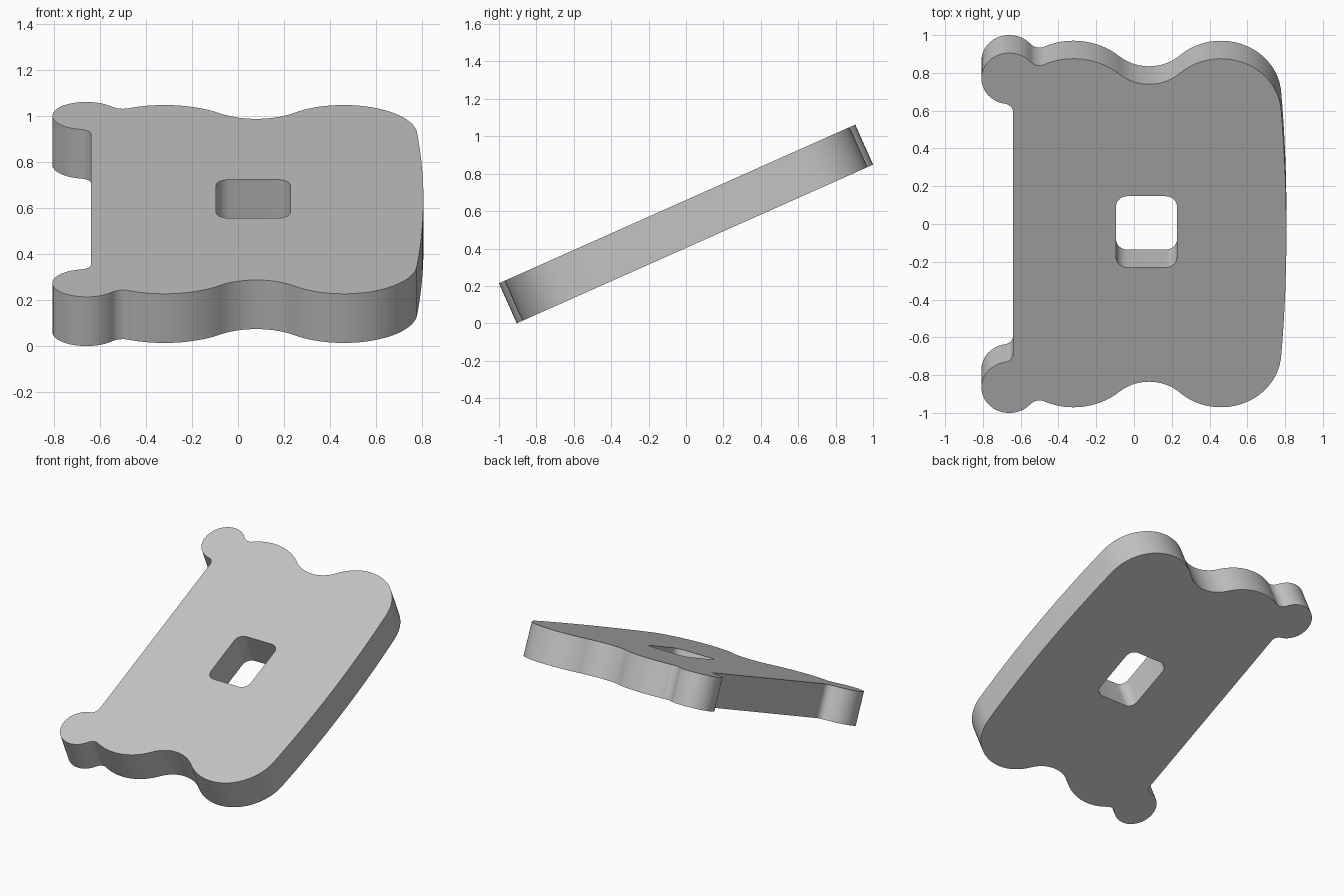
import bpy, bmesh, math
from mathutils import Vector, Matrix

cube = bpy.data.objects.get("Cube")
if cube:
    bpy.data.objects.remove(cube)

TILT = math.radians(24)
THICK = 0.234


def arc(center, radius, start, end, steps=28):
    """Points from start to end; positive radius turns counterclockwise."""
    a, b = (math.atan2(p.y - center.y, p.x - center.x) for p in (start, end))
    sweep = (b - a) % math.tau if radius > 0 else -((a - b) % math.tau)
    return [center + abs(radius) * Vector((math.cos(a + sweep * i / steps),
                                           math.sin(a + sweep * i / steps)))
            for i in range(steps + 1)]


def tangent_chain(circles, start, end):
    """Outline through circles that touch each other in turn."""
    joints = [start]
    for (c1, r1), (c2, r2) in zip(circles, circles[1:]):
        joints.append(c1 + (c2 - c1) * r1 / (r1 - r2))
    joints.append(end)
    points = [start]
    for (c, r), p, q in zip(circles, joints, joints[1:]):
        points += arc(c, r, p, q)[1:]
    return points


def rounded_rectangle(x0, x1, y0, y1, r):
    points = []
    corners = [(x1 - r, y1 - r), (x0 + r, y1 - r), (x0 + r, y0 + r), (x1 - r, y0 + r)]
    for k, corner in enumerate(corners):
        for i in range(11):
            a = math.pi / 2 * (k + i / 10)
            points.append(Vector(corner) + r * Vector((math.cos(a), math.sin(a))))
    return points


# Half outline: bowed side, corner, valley, hump, notch, knob, inner fillet
circles = [(Vector((x, y)), r) for x, y, r in (
    (0.807 - 9.15, 0, 9.15),
    (0.46, 0.69, 0.32),
    (0.08, 1.104, -0.242),
    (-0.32, 0.638, 0.372),
    (-0.5, 1.034, -0.064),
    (-0.66, 0.895, 0.148),
    (-0.69, 0.699, -0.05))]
half = tangent_chain(circles, Vector((0.807, 0)), Vector((-0.64, 0.699)))
outline = half + [Vector((p.x, -p.y)) for p in reversed(half[1:])]
window = rounded_rectangle(-0.095, 0.228, -0.2, 0.213, 0.06)

# Fill between outline and window, then give it thickness
bm = bmesh.new()
edges = []
for loop in (outline, window):
    verts = [bm.verts.new((p.x, p.y, -THICK / 2)) for p in loop]
    edges += [bm.edges.new((a, b)) for a, b in zip(verts, verts[1:] + verts[:1])]
bmesh.ops.triangle_fill(bm, use_beauty=True, edges=edges)
top = bmesh.ops.extrude_face_region(bm, geom=bm.faces[:], use_keep_orig=True)
bmesh.ops.translate(bm, vec=(0, 0, THICK),
                    verts=[g for g in top["geom"] if isinstance(g, bmesh.types.BMVert)])
bmesh.ops.recalc_face_normals(bm, faces=bm.faces[:])

# Tilt the plate and stand it on the ground
bm.transform(Matrix.Rotation(TILT, 4, "X"))
lowest = min(v.co.z for v in bm.verts)
bmesh.ops.translate(bm, vec=(0, 0, -lowest), verts=bm.verts[:])

mesh = bpy.data.meshes.new("tilted_plate")
bm.to_mesh(mesh)
bm.free()
plate = bpy.data.objects.new("tilted_plate", mesh)
bpy.context.collection.objects.link(plate)

# Plain grey
grey = bpy.data.materials.new("light_grey")
grey.use_nodes = True
colour = (0.55, 0.55, 0.55, 1)
grey.diffuse_color = colour
grey.node_tree.nodes["Principled BSDF"].inputs["Base Color"].default_value = colour
mesh.materials.append(grey)

bpy.ops.object.select_all(action="DESELECT")
plate.select_set(True)
bpy.context.view_layer.objects.active = plate
bpy.ops.object.shade_smooth_by_angle(angle=math.radians(30))
